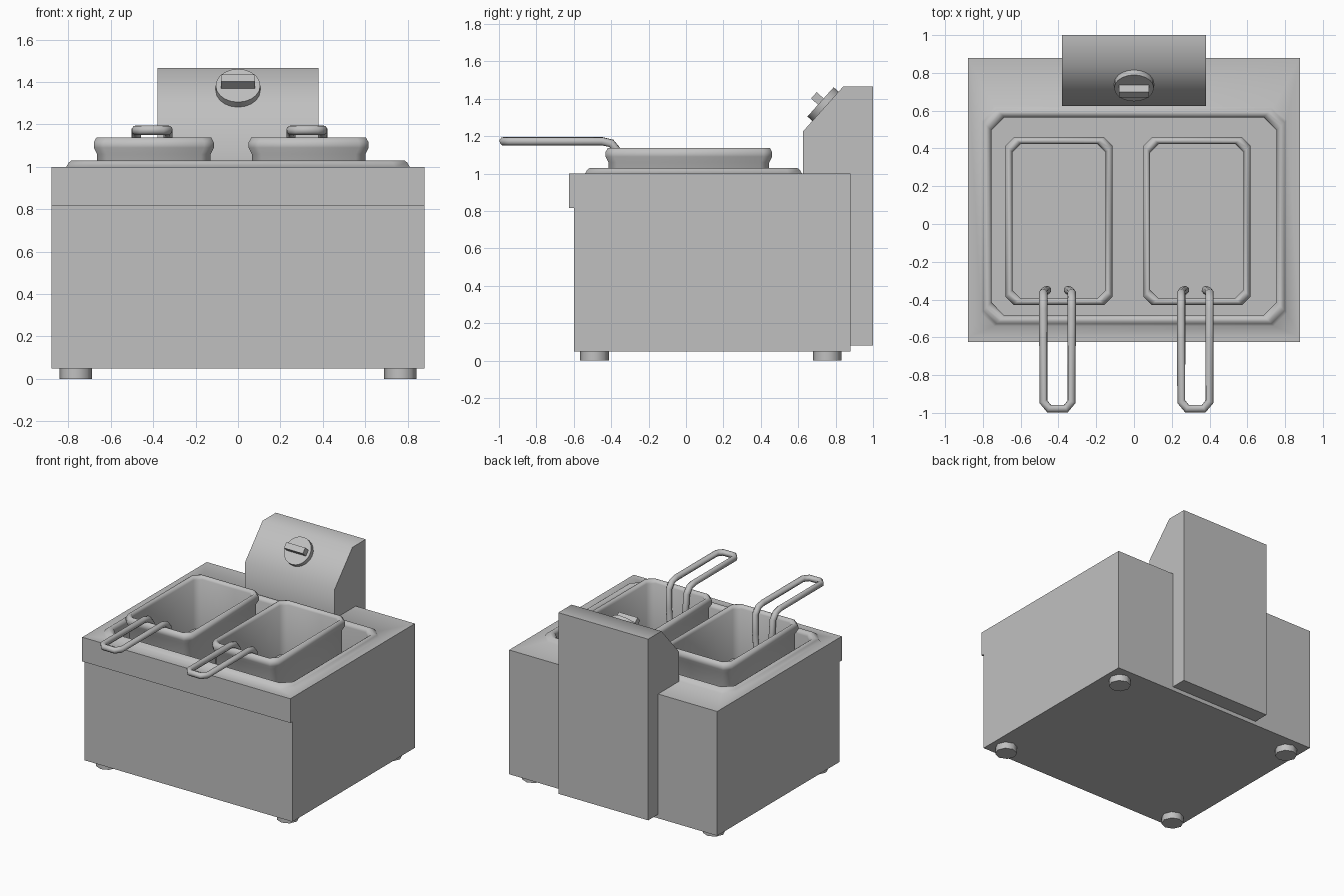
import bpy, bmesh, math
from mathutils import Matrix, Vector

cube = bpy.data.objects.get("Cube")
if cube:
    bpy.data.objects.remove(cube, do_unlink=True)

steel = bpy.data.materials.new("brushed_grey")
steel.use_nodes = True
GREY = (0.53, 0.53, 0.53, 1)
steel.diffuse_color = GREY
steel.node_tree.nodes["Principled BSDF"].inputs["Base Color"].default_value = GREY


def finish(name, bm, angle=60):
    """Turn a bmesh into a named, smooth-by-angle object."""
    bmesh.ops.remove_doubles(bm, verts=bm.verts, dist=1e-5)
    bmesh.ops.recalc_face_normals(bm, faces=bm.faces)
    mesh = bpy.data.meshes.new(name)
    bm.to_mesh(mesh)
    bm.free()
    mesh.materials.append(steel)
    obj = bpy.data.objects.new(name, mesh)
    bpy.context.collection.objects.link(obj)
    bpy.ops.object.select_all(action="DESELECT")
    obj.select_set(True)
    bpy.context.view_layer.objects.active = obj
    bpy.ops.object.shade_smooth_by_angle(angle=math.radians(angle))
    return obj


def box(name, x0, x1, y0, y1, z0, z1, matrix=Matrix()):
    bm = bmesh.new()
    fit = Matrix.Translation(((x0 + x1) / 2, (y0 + y1) / 2, (z0 + z1) / 2))
    fit = fit @ Matrix.Diagonal((x1 - x0, y1 - y0, z1 - z0, 1))
    bmesh.ops.create_cube(bm, size=1, matrix=matrix @ fit)
    return finish(name, bm)


def cut_rect(cx, cy, hx, hy, cut, z):
    """Rectangle loop with cut corners."""
    pts = []
    for sx, sy in ((1, 1), (-1, 1), (-1, -1), (1, -1)):
        pair = [(hx, hy - cut), (hx - cut, hy)]
        if sx * sy < 0:
            pair.reverse()
        pts += [(cx + sx * px, cy + sy * py, z) for px, py in pair]
    return pts


def loft(name, loops):
    """Skin a stack of equal loops and cap both ends."""
    bm = bmesh.new()
    rings = [[bm.verts.new(p) for p in loop] for loop in loops]
    for a, b in zip(rings, rings[1:]):
        for i in range(len(a)):
            j = (i + 1) % len(a)
            bm.faces.new((a[i], a[j], b[j], b[i]))
    bm.faces.new(rings[0])
    bm.faces.new(rings[-1])
    bmesh.ops.dissolve_degenerate(bm, dist=1e-5, edges=bm.edges)
    return finish(name, bm)


def cylinder(name, radius, height, sides, matrix):
    bm = bmesh.new()
    bmesh.ops.create_cone(bm, cap_ends=True, segments=sides, radius1=radius,
                          radius2=radius, depth=height, matrix=matrix)
    return finish(name, bm)


# Housing with raised rim and sunken tank
housing = [cut_rect(0, 0.14, 0.88, 0.74, 0, z) for z in (0.05, 1.0)]
for inset, z in ((0, 1.0), (0.012, 1.02), (0.025, 1.03), (0.035, 1.03),
                 (0.05, 1.02), (0.055, 1.0), (0.055, 0.55)):
    housing.append(cut_rect(0, 0.04, 0.81 - inset, 0.58 - inset, 0.07, z))
loft("housing", housing)
box("front_lip", -0.88, 0.88, -0.625, -0.6, 0.815, 1.0)

# Feet
for side, sx in (("right", -1), ("left", 1)):
    for end, y in (("front", -0.49), ("back", 0.755)):
        cylinder(f"foot_{end}_{side}", 0.077, 0.05, 8,
                 Matrix.Translation((sx * 0.765, y, 0.025)))

# Control head: side profile extruded across x
profile = [(0.88, 0.08), (1.0, 0.08), (1.0, 1.465), (0.84, 1.465),
           (0.625, 1.225), (0.625, 0.995), (0.88, 0.995)]
loft("control_head", [[(x, y, z) for y, z in profile] for x in (-0.38, 0.38)])

# Knob on the sloped panel
slope = Vector((0, 0.215, 0.24)).normalized()
normal = Vector((1, 0, 0)).cross(slope)
tilt = Matrix((Vector((1, 0, 0)), slope, normal)).transposed().to_4x4()
place = Matrix.Translation(Vector((0, 0.732, 1.345)) + slope * 0.02) @ tilt
cylinder("knob_disc", 0.105, 0.04, 20, place @ Matrix.Translation((0, 0, 0.015)))
box("knob_grip", -0.08, 0.08, -0.02, 0.025, 0.03, 0.085, place)

# Baskets with beaded rims and wire handles
RIM = ((0.015, 0.72), (0.015, 1.06), (0, 1.09), (0, 1.115), (0.012, 1.138),
       (0.026, 1.138), (0.036, 1.115), (0.036, 0.74))
for side, cx in (("right", -0.397), ("left", 0.333)):
    loft(f"basket_{side}", [cut_rect(cx, 0.015, 0.283 - i, 0.445 - i, 0.045, z)
                            for i, z in RIM])

    half = [(0.055, -0.35, 0.86), (0.07, -0.358, 0.98), (0.075, -0.365, 1.12),
            (0.075, -0.4, 1.162), (0.075, -0.45, 1.173), (0.075, -0.94, 1.173),
            (0.045, -0.977, 1.173)]
    path = half + [(-x, y, z) for x, y, z in reversed(half)]
    curve = bpy.data.curves.new(f"handle_{side}", "CURVE")
    curve.dimensions = "3D"
    curve.bevel_depth = 0.023
    curve.bevel_resolution = 2
    curve.use_fill_caps = True
    spline = curve.splines.new("POLY")
    spline.points.add(len(path) - 1)
    for point, (x, y, z) in zip(spline.points, path):
        point.co = (cx - 0.008 + x, y, z, 1)
    spline.use_smooth = True
    curve.materials.append(steel)
    handle = bpy.data.objects.new(f"handle_{side}", curve)
    bpy.context.collection.objects.link(handle)
